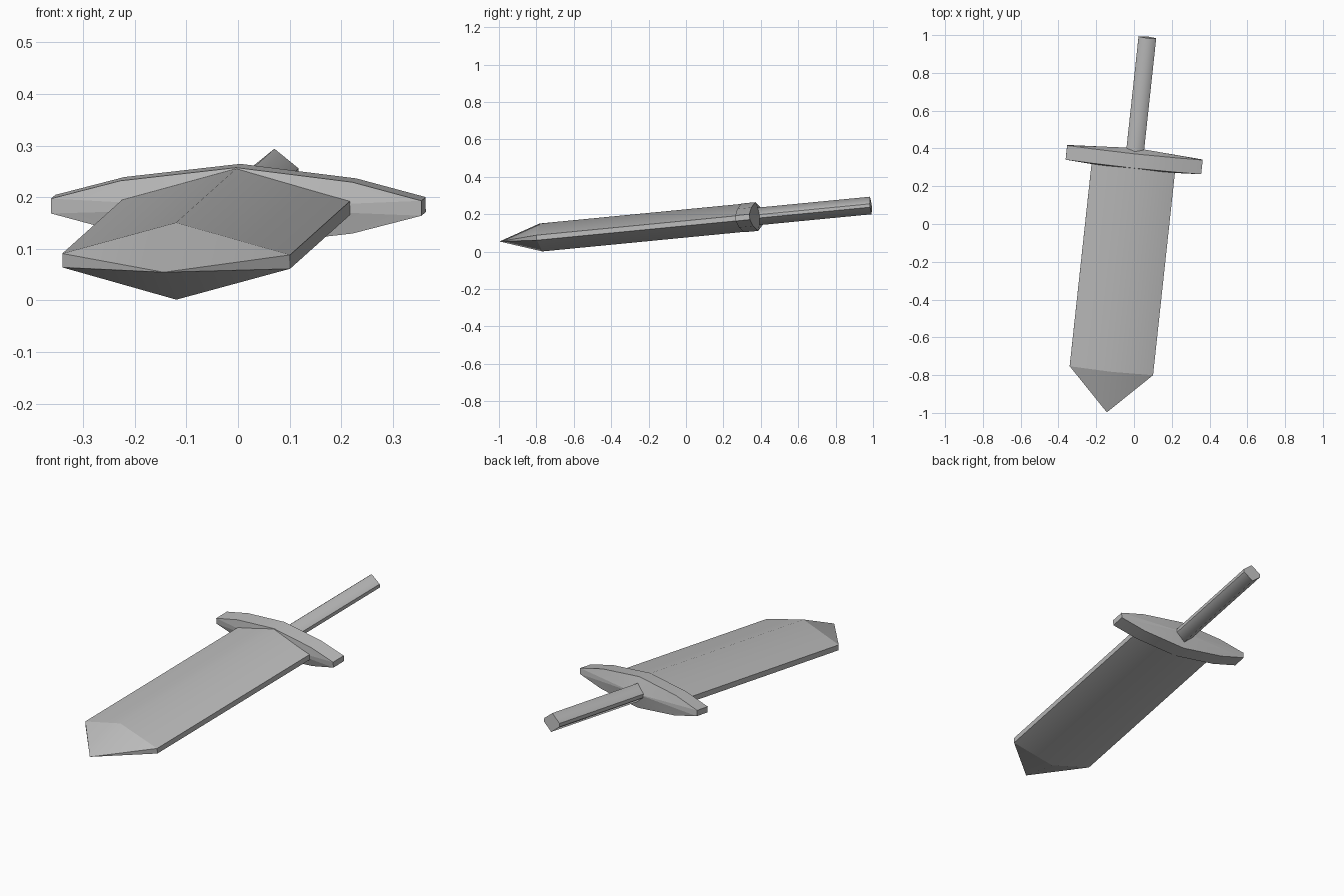
import bpy, bmesh
from mathutils import Vector, Matrix

cube = bpy.data.objects.get("Cube")
if cube:
    bpy.data.objects.remove(cube, do_unlink=True)

# One plain grey for the whole sword
grey = bpy.data.materials.new("grey metal")
grey.use_nodes = True
COLOUR = (0.5, 0.5, 0.5, 1.0)
grey.diffuse_color = COLOUR
grey.node_tree.nodes["Principled BSDF"].inputs["Base Color"].default_value = COLOUR

# Tilted frame: x across the blade, y from tip to grip, z out of the flat
along = Vector((0.107, 0.990, 0.096)).normalized()
out = Vector((0.994, -0.107, -0.006)).cross(along).normalized()
across = along.cross(out)
frame = Matrix((across, along, out)).transposed().to_4x4()
frame.translation = (0.0, 0.333, 0.1835)


def outline(upper):
    """Close the upper half of a cross-section by mirroring it in x and z."""
    top = [(-x, z) for x, z in upper] + [(x, z) for x, z in reversed(upper) if x > 0]
    return top + [(x, -z) for x, z in reversed(top)]


def lengthwise(name, upper, y0, y1, peak0=None, peak1=None):
    """Sweep a section from y0 to y1; each end is flat or rises to a peak."""
    section = outline(upper)
    if upper[-1][0] != 0:
        raise ValueError("section must end on the centre line")
    half = max(x for x, z in upper)
    n = len(section)
    bm = bmesh.new()
    rings = [[bm.verts.new((x, y, z)) for x, z in section] for y in (y0, y1)]
    for i in range(n):
        j = (i + 1) % n
        bm.faces.new((rings[0][i], rings[0][j], rings[1][j], rings[1][i]))
    for ring, peak in zip(rings, (peak0, peak1)):
        if peak is None:
            bm.faces.new(ring)
        else:
            point = bm.verts.new((0, peak, 0))
            for i in range(n):
                bm.faces.new((ring[i], ring[(i + 1) % n], point))
    bmesh.ops.recalc_face_normals(bm, faces=bm.faces)
    # Soft ridges along the flats, crisp side edges and end rims
    rims = [set(ring) for ring in rings]
    for e in bm.edges:
        rim = any(set(e.verts) <= r for r in rims)
        side = any(abs(v.co.x) > 0.9 * half for v in e.verts)
        e.smooth = not (rim or side)
    for f in bm.faces:
        f.smooth = True
    bm.transform(frame)
    mesh = bpy.data.meshes.new(name)
    bm.to_mesh(mesh)
    bm.free()
    mesh.materials.append(grey)
    obj = bpy.data.objects.new(name, mesh)
    bpy.context.collection.objects.link(obj)
    return obj


# Broad flattened blade with a pointed tip
lengthwise("blade", [(0.222, 0.0135), (0, 0.075)], -1.12, 0.0, peak0=-1.344)

# Crossguard, tapering to its ends and swelling slightly at the middle
lengthwise("crossguard", [(0.361, 0.0145), (0.226, 0.050), (0, 0.077)],
           -0.030, 0.046, peak0=-0.052, peak1=0.070)

# Slim diamond grip
lengthwise("grip", [(0.047, 0.009), (0, 0.047)], 0.02, 0.662)
